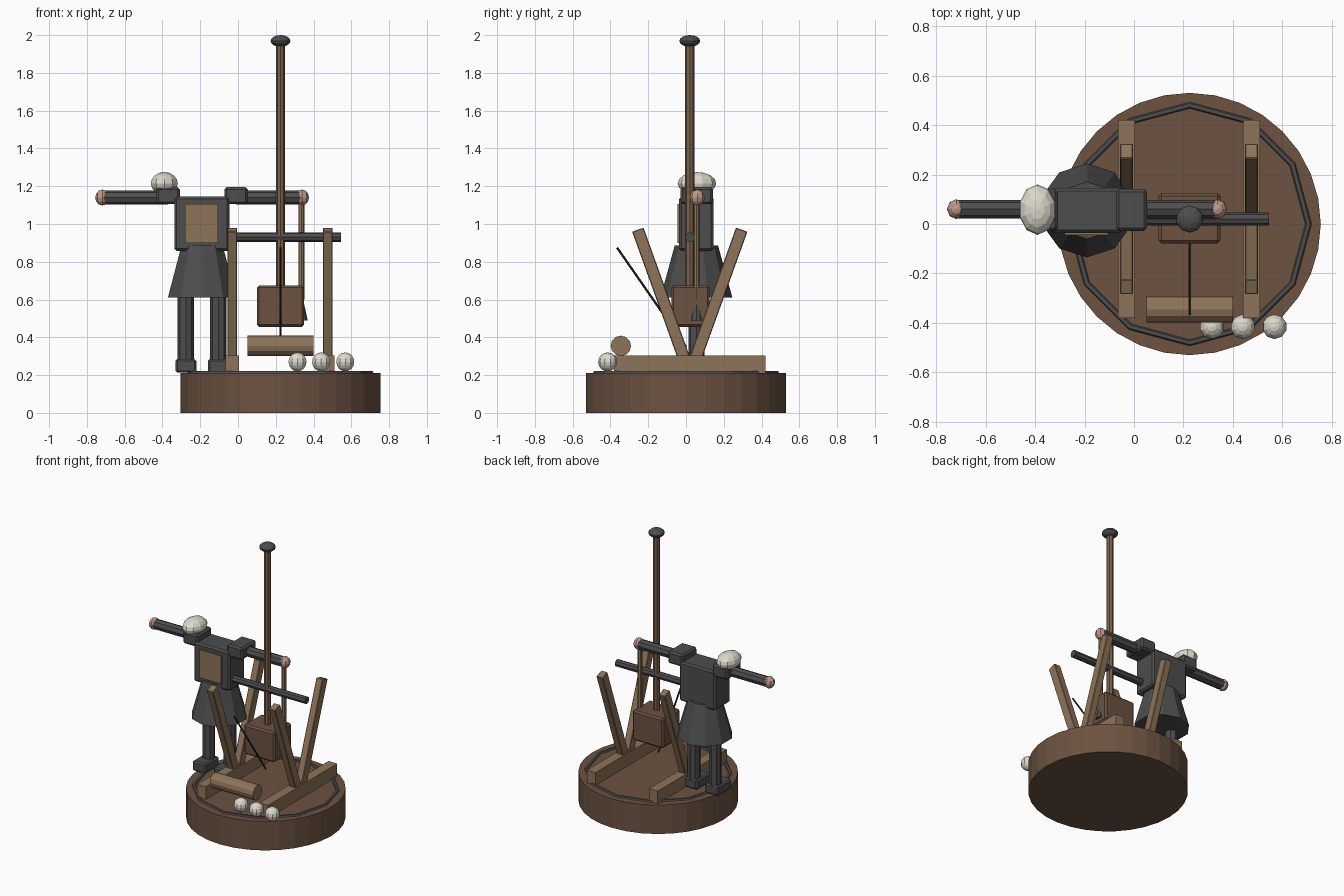
import bpy, math
from mathutils import Vector

if "Cube" in bpy.data.objects:
    bpy.data.objects.remove(bpy.data.objects["Cube"])


def mat(name, rgb):
    m = bpy.data.materials.new(name)
    m.diffuse_color = (*rgb, 1)
    m.use_nodes = True
    m.node_tree.nodes["Principled BSDF"].inputs["Base Color"].default_value = m.diffuse_color
    return m


BROWN = mat("dark_wood", (0.15, 0.085, 0.052))
POLE = mat("mid_wood", (0.20, 0.12, 0.07))
WOOD = mat("light_wood", (0.27, 0.175, 0.10))
GREY = mat("iron_grey", (0.075, 0.075, 0.078))
DARK = mat("dark_rope", (0.03, 0.027, 0.025))
WHITE = mat("off_white", (0.72, 0.69, 0.60))
SKIN = mat("skin", (0.52, 0.32, 0.24))


def finish(name, m):
    o = bpy.context.object
    o.name = name
    o.data.materials.append(m)
    return o


def box(name, lo, hi, m, bevel=0.0):
    lo, hi = Vector(lo), Vector(hi)
    bpy.ops.mesh.primitive_cube_add(size=1, location=(lo + hi) / 2)
    o = finish(name, m)
    o.scale = hi - lo
    bpy.ops.object.transform_apply(location=False, rotation=False, scale=True)
    if bevel:
        b = o.modifiers.new("bevel", 'BEVEL')
        b.width, b.segments = bevel, 1
    return o


def rod(name, a, b, r, m, sides=8, r2=None):
    """Straight bar from a to b, tapering to r2 when given."""
    a, b = Vector(a), Vector(b)
    d = b - a
    bpy.ops.mesh.primitive_cone_add(vertices=sides, radius1=r, radius2=r if r2 is None else r2,
                                    depth=d.length, location=(a + b) / 2)
    o = finish(name, m)
    o.rotation_mode = 'QUATERNION'
    o.rotation_quaternion = Vector((0, 0, 1)).rotation_difference(d)
    return o


def ball(name, c, r, m, seg=10, rings=8):
    bpy.ops.mesh.primitive_uv_sphere_add(segments=seg, ring_count=rings, radius=1, location=c)
    o = finish(name, m)
    o.scale = r
    return o


CX, CY = 0.225, 0.02

# Round platform with an inlaid iron ring
rod("platform", (CX, 0, 0), (CX, 0, 0.212), 0.53, BROWN, 32)
bpy.ops.mesh.primitive_torus_add(location=(CX, 0, 0.208), major_radius=0.48, minor_radius=0.015,
                                 major_segments=12, minor_segments=6, rotation=(0, 0, 0))
finish("platform_ring", GREY)

# Side frames: ground beam and V-shaped posts
for side, x in (("left", -0.03), ("right", 0.475)):
    box(side + "_beam", (x - 0.035, -0.38, 0.212), (x + 0.035, 0.42, 0.305), WOOD)
    for end, s in (("front", -1), ("back", 1)):
        bottom = Vector((x, CY + s * 0.02, 0.26))
        top = Vector((x, CY + s * 0.275, 0.97))
        d = top - bottom
        o = box(f"{side}_{end}_post", (-0.026, -0.032, -d.length / 2),
                (0.026, 0.032, d.length / 2), WOOD, 0.004)
        o.location = (top + bottom) / 2
        o.rotation_euler.x = -math.atan2(d.y, d.z)

# Axle, throwing arm with knob, and counterweight
rod("axle", (-0.10, CY, 0.93), (0.545, CY, 0.93), 0.026, GREY)
rod("throwing_arm", (CX, CY, 0.50), (CX, CY, 1.96), 0.024, POLE)
ball("arm_knob", (CX, CY, 1.969), (0.055, 0.055, 0.031), GREY)
box("counterweight", (0.10, -0.078, 0.455), (0.35, 0.125, 0.675), BROWN, 0.012)
rod("trigger_rope", (CX, -0.365, 0.875), (CX, 0.0, 0.35), 0.006, DARK, 6)

# Log and stone shot
rod("log", (0.05, -0.345, 0.355), (0.40, -0.345, 0.355), 0.054, WOOD, 12)
for i, x in enumerate((0.315, 0.44, 0.568)):
    ball(f"shot_{i + 1}", (x, -0.415, 0.27), (0.05, 0.05, 0.05), WHITE)

# Figure: legs, feet, skirt, coat and vest
FX, FY = -0.19, 0.055
for side, s in (("left", -1), ("right", 1)):
    x = FX + s * 0.086
    rod(side + "_leg", (x, FY, 0.25), (x, FY, 0.64), 0.043, GREY)
    box(side + "_foot", (x - 0.055, -0.06, 0.213), (x + 0.055, 0.10, 0.285), GREY, 0.01)
    # Shoulder, sleeve and hand on each side
    x = FX + s * 0.18
    box(side + "_shoulder", (x - 0.062, -0.028, 1.105), (x + 0.062, 0.142, 1.195), GREY, 0.012)
    hand = FX + s * 0.528
    rod(side + "_sleeve", (x, FY + 0.005, 1.14), (hand, FY + 0.005, 1.14), 0.037, GREY)
    ball(side + "_hand", (hand, FY + 0.005, 1.14), (0.038, 0.04, 0.042), SKIN, 8, 6)
rod("coat_skirt", (FX, FY, 0.612), (FX, FY, 0.885), 0.19, GREY, 10, 0.115)
box("coat", (-0.337, -0.036, 0.857), (-0.045, 0.145, 1.145), GREY, 0.012)
box("vest_panel", (-0.28, -0.044, 0.90), (-0.105, -0.03, 1.105), WOOD)
ball("head", (-0.39, FY + 0.003, 1.215), (0.075, 0.102, 0.06), WHITE)

# Staff held in the right hand with a flared iron tip
rod("staff", (0.335, FY, 0.60), (0.335, FY, 1.13), 0.016, WOOD)
rod("staff_tip", (0.335, FY, 0.49), (0.335, FY, 0.60), 0.034, GREY, 8, 0.01)
